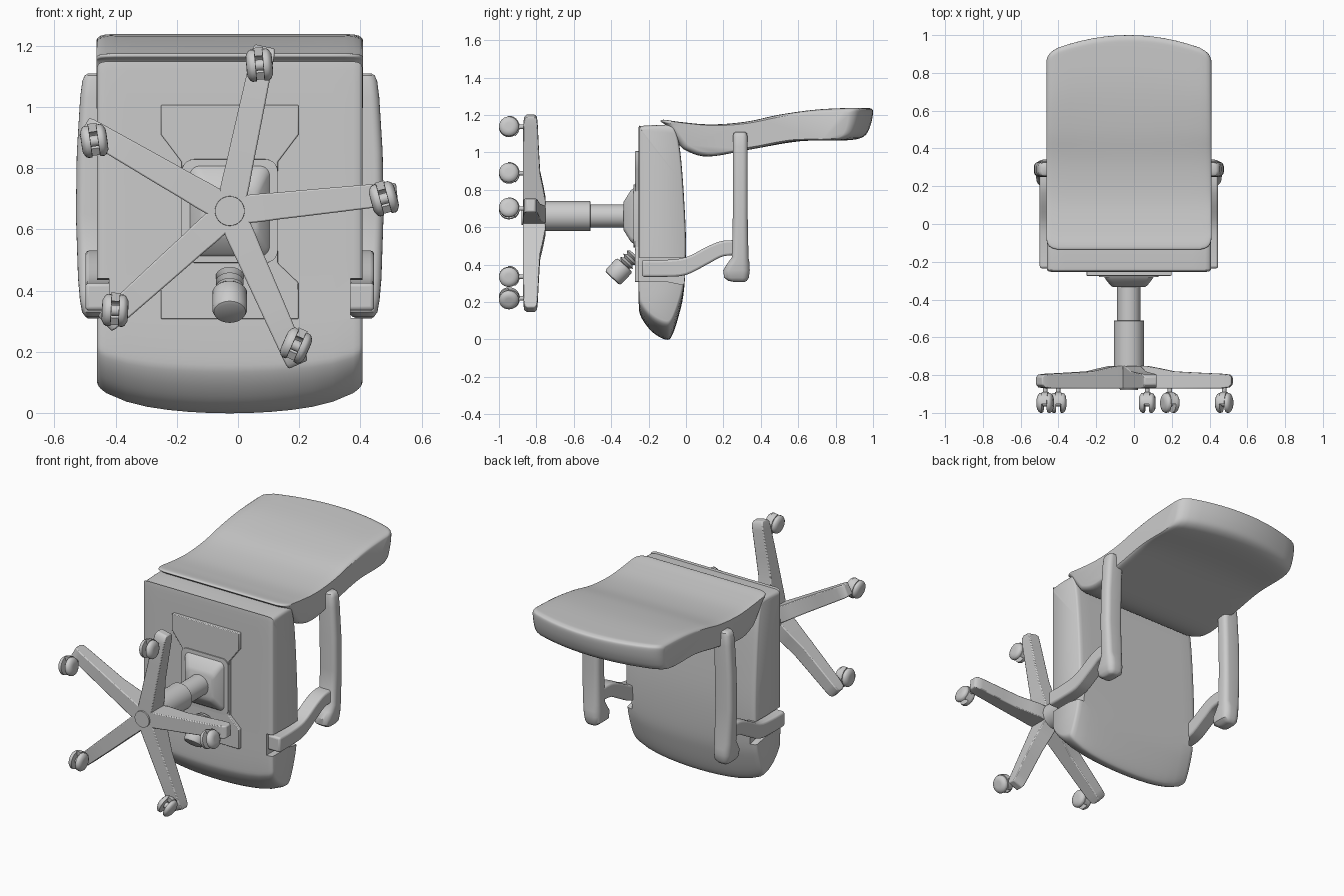
import bpy, bmesh, math
from mathutils import Vector

if "Cube" in bpy.data.objects:
    bpy.data.objects.remove(bpy.data.objects["Cube"])

CX = -0.027   # chair centre line in x
CZ = 0.66     # column axis in z
COL = Vector((CX, 0, CZ))


def loft(name, rings):
    """Skin a list of closed rings and cap both ends."""
    bm = bmesh.new()
    vs = [[bm.verts.new(p) for p in r] for r in rings]
    n = len(vs[0])
    for a, b in zip(vs, vs[1:]):
        for i in range(n):
            bm.faces.new((a[i], a[(i + 1) % n], b[(i + 1) % n], b[i]))
    bm.faces.new(vs[0])
    bm.faces.new(vs[-1][::-1])
    bmesh.ops.recalc_face_normals(bm, faces=bm.faces)
    me = bpy.data.meshes.new(name)
    bm.to_mesh(me)
    bm.free()
    ob = bpy.data.objects.new(name, me)
    bpy.context.collection.objects.link(ob)
    return ob


def turned(name, p0, axis, prof, n=32):
    """Round part: prof is (distance along axis, radius)."""
    d = Vector(axis).normalized()
    u = d.orthogonal().normalized()
    v = d.cross(u)
    tau = 2 * math.pi / n
    return loft(name, [[Vector(p0) + d * t + (u * math.cos(i * tau) + v * math.sin(i * tau)) * r
                        for i in range(n)] for t, r in prof])


def round_rect(hx, hy, r, n=5):
    pts = []
    for k, (sx, sy) in enumerate(((1, 1), (-1, 1), (-1, -1), (1, -1))):
        for i in range(n + 1):
            a = math.pi / 2 * (k + i / n)
            pts.append((sx * (hx - r) + r * math.cos(a), sy * (hy - r) + r * math.sin(a)))
    return pts


def spline(pts, closed=True, k=5):
    """Catmull-Rom through 2D points."""
    out, n = [], len(pts)
    for i in range(n if closed else n - 1):
        idx = [(i + j) % n if closed else min(max(i + j, 0), n - 1) for j in (-1, 0, 1, 2)]
        a, b, c, d = [Vector(pts[j]) for j in idx]
        for s in range(k):
            t = s / k
            out.append(0.5 * (2 * b + (c - a) * t + (2 * a - 5 * b + 4 * c - d) * t * t
                              + (3 * b - a - 3 * c + d) * t ** 3))
    return out if closed else out + [Vector(pts[-1])]


def bevel(ob, w, seg=3):
    m = ob.modifiers.new("bevel", 'BEVEL')
    m.width, m.segments, m.limit_method = w, seg, 'ANGLE'
    m.angle_limit = math.radians(40)


def cushion(name, half, prof, edge, warp):
    """Sweep a (y, z) profile across x, shrinking it at the side edges."""
    ys, zs = [p[0] for p in prof], [p[1] for p in prof]
    cy, cz = (max(ys) + min(ys)) / 2, (max(zs) + min(zs)) / 2
    hy, hz = max(ys) - cy, max(zs) - cz
    side = [(half - dx, iy, iz) for dx, iy, iz in edge]
    inner = half - edge[-1][0]
    st = [(-x, a, b) for x, a, b in side] + [(inner * k / 6, 0, 0) for k in range(-5, 6)] + side[::-1]
    rings = []
    for x, iy, iz in st:
        ring = []
        for y, z in prof:
            yy = cy + (y - cy) * (1 - iy / hy)
            zz = cz + (z - cz) * (1 - iz / hz)
            yy, zz = warp(abs(x) / half, yy, zz)
            ring.append((CX + x, yy, zz))
        rings.append(ring)
    return loft(name, rings)


# Seat cushion with bowed front edge
seat_prof = spline([(-.253, 1.12), (-.253, .8), (-.253, .45), (-.253, .2), (-.24, .12), (-.18, .04),
                    (-.11, .0), (-.075, .02), (-.035, .14), (-.01, .27), (0, .5), (-.01, .75),
                    (-.03, 1.0), (-.055, 1.12), (-.085, 1.147), (-.225, 1.143), (-.247, 1.137)])


def seat_warp(u, y, z):
    return y, z + (.05 * u * u + .035 * u ** 6) * max(0, 1 - z / .45)


seat = cushion("seat", .434, seat_prof,
               [(0, .012, .02), (.004, .006, .01), (.012, .002, .004), (.03, 0, 0)], seat_warp)

# Notches in the seat sides for the arm brackets
for s in (-1, 1):
    sec = [(-.3, .31), (-.3, .44), (-.1, .435), (.1, .44), (.1, .27), (-.1, .31)]
    cut = loft("notch_cutter", [[(CX + s * x, y, z) for y, z in sec] for x in (.395, .6)])
    m = seat.modifiers.new("notch", 'BOOLEAN')
    m.operation, m.object, m.solver = 'DIFFERENCE', cut, 'EXACT'
    bpy.context.view_layer.objects.active = seat
    bpy.ops.object.modifier_apply(modifier=m.name)
    bpy.data.objects.remove(cut)

# Backrest with arched top edge
back_prof = spline([(-.135, 1.165), (-.11, 1.145), (-.05, 1.06), (0, 1.01), (.12, .978), (.34, 1.015),
                    (.61, 1.06), (.86, 1.065), (.95, 1.085), (.985, 1.14), (1.0, 1.215), (.985, 1.236),
                    (.93, 1.238), (.72, 1.228), (.5, 1.2), (.31, 1.163), (.13, 1.15), (-.03, 1.163),
                    (-.12, 1.175)])


def back_warp(u, y, z):
    return y - .09 * u * u * max(0, min(1, (y - .4) / .6)), z


cushion("backrest", .436, back_prof,
        [(0, .05, .02), (.004, .035, .013), (.014, .018, .006), (.03, .008, .002), (.06, 0, 0)], back_warp)

# Underseat plate with a waist
half_plate = [(.225, 1.007), (.225, .91), (.157, .82), (.157, .49), (.225, .425), (.225, .307)]
outline = half_plate + [(-x, z) for x, z in half_plate[::-1]]
bevel(loft("underseat_plate", [[(CX + x, y, z) for x, z in outline] for y in (-.274, -.24)]), .004, 2)

# Tilt mechanism housing
loft("tilt_housing", [[(CX + a, y, CZ + b) for a, b in round_rect(hx, hz, r)] for y, hx, hz, r in (
    (-.25, .158, .17, .04), (-.28, .157, .169, .04), (-.281, .13, .147, .03), (-.295, .122, .138, .03),
    (-.325, .098, .09, .03), (-.334, .085, .075, .03))])

# Tension knob and its bellows
kd = Vector((0, -.68, -.73)).normalized()
k0 = Vector((CX, -.275, .455))
turned("knob_bellows", k0, kd, [(i * .0125, .046 if i % 2 else .03) for i in range(8)], 24)
turned("tension_knob", k0 + kd * .075, kd,
       [(0, .03), (.003, .05), (.012, .057), (.085, .057), (.096, .052), (.1, .042)])

# Gas column
up = (0, 1, 0)
turned("column_lower", COL + Vector((0, -.77, 0)), up, [(0, .08), (.257, .08), (.26, .077)])
turned("column_upper", COL + Vector((0, -.53, 0)), up, [(0, .062), (.22, .062)])
turned("base_hub", COL + Vector((0, -.88, 0)), up, [(0, .048), (.03, .05), (.031, .075), (.13, .075)])


def caster(i, pos, tilt):
    ax = Vector((math.cos(tilt), 0, math.sin(tilt)))
    fw = Vector((-math.sin(tilt), 0, math.cos(tilt)))
    for s in (-1, 1):
        turned(f"caster_wheel_{i}_{'left' if s < 0 else 'right'}", pos, ax * s,
               [(.012, .045), (.013, .052), (.026, .053), (.034, .048), (.042, .034), (.043, .02)], 24)
    turned(f"caster_axle_{i}", pos - ax * .02, ax, [(0, .018), (.04, .018)], 16)
    arc = [math.radians(d) for d in range(-5, 146, 15)]
    sec = [(math.cos(a) * .058, math.sin(a) * .058) for a in arc]
    sec += [(math.cos(a) * .03, math.sin(a) * .03) for a in arc[::-1]]
    loft(f"caster_hood_{i}", [[pos + ax * w + fw * a + Vector((0, b, 0)) for a, b in sec]
                              for w in (-.016, .016)])
    turned(f"caster_stem_{i}", pos + Vector((0, .03, 0)), up, [(0, .012), (.08, .012)], 12)


# Five-arm star base with casters
spots = [(.07, 1.137, 5), (-.47, .889, 8), (-.402, .335, -3), (.19, .22, -24), (.477, .70, 15)]
for i, (x, z, tilt) in enumerate(spots):
    a = math.radians(78 + 72 * i)
    d, p = Vector((math.cos(a), 0, math.sin(a))), Vector((-math.sin(a), 0, math.cos(a)))
    rings = []
    for r, lo, hi, w in ((0, -.87, -.75, .046), (.1, -.872, -.752, .046), (.16, -.872, -.763, .044),
                         (.24, -.872, -.78, .043), (.35, -.871, -.786, .041), (.5, -.87, -.793, .038),
                         (.535, -.865, -.797, .037), (.55, -.85, -.81, .033)):
        rings.append([COL + d * r + p * (s * w) + Vector((0, y, 0))
                      for s, y in ((-1, lo), (1, lo), (1, hi), (-1, hi))])
    bevel(loft(f"base_arm_{i}", rings), .005, 2)
    caster(i, Vector((x, -.947, z)), math.radians(tilt))

# Armrests: curved bracket plus padded bar on each side
upper = spline([(-.235, .425), (-.12, .425), (.0, .44), (.12, .50), (.2, .528), (.29, .53)], False, 4)
lower = spline([(-.235, .335), (-.12, .335), (.0, .345), (.12, .405), (.2, .445), (.29, .45)], False, 4)
pad = [(.308, .285, .03, .462, .02), (.314, .275, .05, .472, .035), (.33, .27, .066, .483, .05),
       (.37, .27, .071, .490, .055), (.405, .28, .06, .493, .056), (.44, .29, .044, .496, .057),
       (.65, .29, .04, .503, .058), (.85, .29, .04, .500, .058), (1.03, .29, .04, .489, .055),
       (1.085, .29, .039, .482, .052), (1.103, .29, .035, .474, .044), (1.11, .29, .026, .462, .03)]
for s, side in ((-1, "left"), (1, "right")):
    sec = list(upper) + list(lower)[::-1]
    bevel(loft(f"arm_bracket_{side}", [[(CX + s * x, y, z) for y, z in sec] for x in (.385, .472)]), .012)
    loft(f"armrest_pad_{side}", [[(CX + s * (xo - hx + a), yc + b, z)
                                  for a, b in round_rect(hx, hy, min(hx, hy) * .7)]
                                 for z, yc, hy, xo, hx in pad])

# Smooth shading that keeps the creases
for ob in bpy.data.objects:
    ob.select_set(ob.type == 'MESH')
bpy.context.view_layer.objects.active = seat
bpy.ops.object.shade_smooth_by_angle(angle=math.radians(38))
